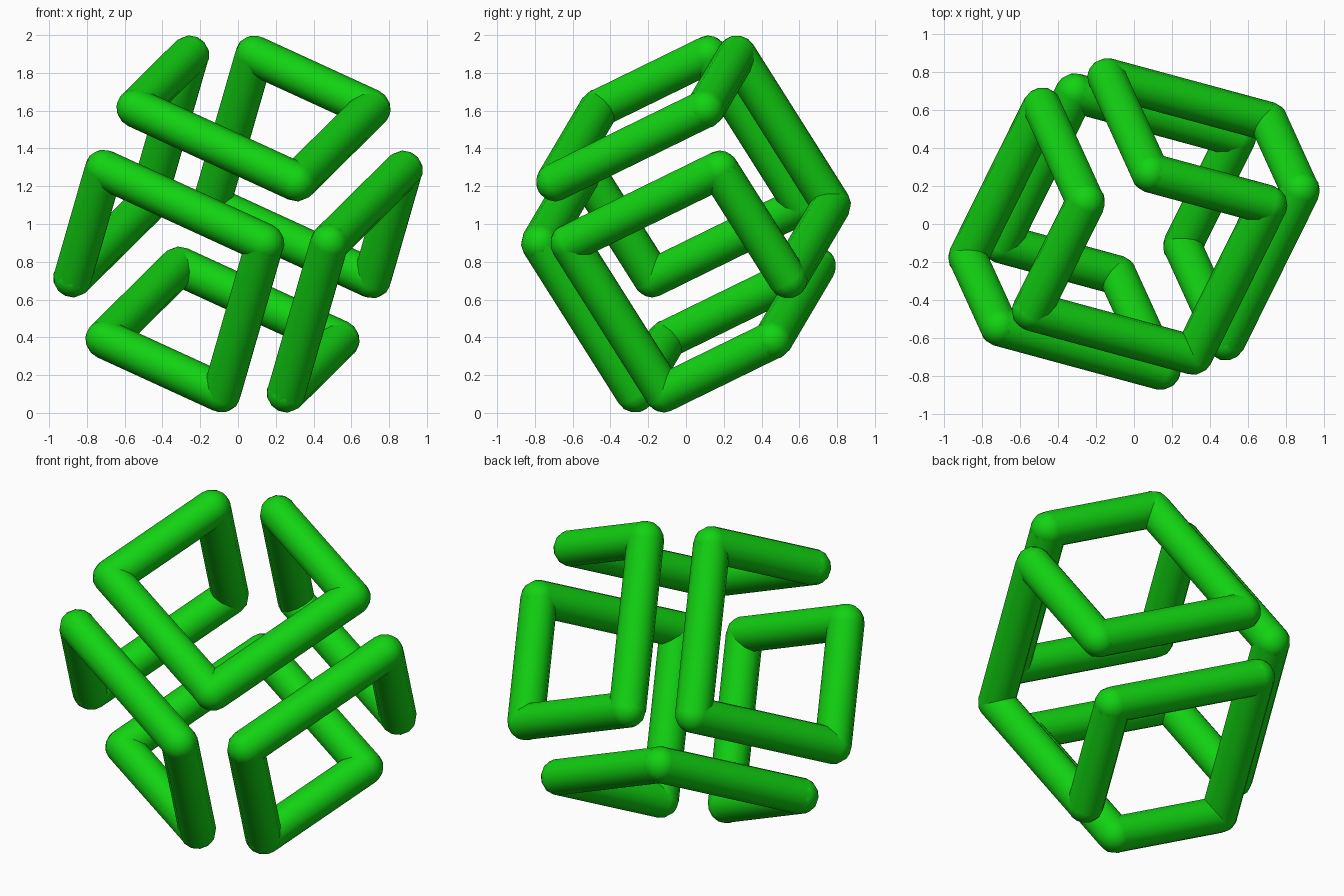
import bpy, bmesh, math
from mathutils import Matrix, Vector

cube = bpy.data.objects.get("Cube")
if cube:
    bpy.data.objects.remove(cube, do_unlink=True)

R = 0.104          # tube radius
P, Q = 0.615, 0.35  # outer and inner corner distances from the centre
SIDES = 12

green = bpy.data.materials.new("bright green")
green.use_nodes = True
color = (0.006, 0.65, 0.006, 1)
green.diffuse_color = color
green.node_tree.nodes["Principled BSDF"].inputs["Base Color"].default_value = color

# Tilted cube frame that the loop follows
a = Vector((0.883, -0.239, -0.405)).normalized()
b = Vector((0.41, 0.82, 0.40))
b = (b - a * b.dot(a)).normalized()
c = b.cross(a)
centre = Vector((0, 0, 1))

# Half of the closed loop; the other half is its reflection through the centre
half = [(-P, Q, -P), (-P, -Q, -P), (Q, -Q, -P), (Q, P, -P), (-Q, P, -P),
        (-Q, P, Q), (P, P, Q), (P, P, -Q), (P, -Q, -Q)]
loop = half + [(-x, -y, -z) for x, y, z in half]
points = [centre + a * x + b * y + c * z for x, y, z in loop]


def make_object(name, bm, matrix):
    mesh = bpy.data.meshes.new(name)
    bm.to_mesh(mesh)
    bm.free()
    mesh.materials.append(green)
    mesh.shade_smooth()
    obj = bpy.data.objects.new(name, mesh)
    obj.matrix_world = matrix
    bpy.context.collection.objects.link(obj)


def basis(z_axis, location):
    """Matrix whose z runs along z_axis and whose x follows the cube frame."""
    x_axis = min((a, b, c), key=lambda v: abs(v.dot(z_axis)))
    y_axis = z_axis.cross(x_axis).normalized()
    x_axis = y_axis.cross(z_axis)
    m = Matrix((x_axis, y_axis, z_axis)).transposed().to_4x4()
    m.translation = location
    return m


for i, start in enumerate(points):
    end = points((i + 1) % len(points)) if callable(points) else points[(i + 1) % len(points)]
    along = end - start
    frame = basis(along.normalized(), (start + end) / 2)

    # Straight bar between two corners
    bm = bmesh.new()
    bmesh.ops.create_cone(bm, cap_ends=False, segments=SIDES, radius1=R,
                          radius2=R, depth=along.length)
    make_object(f"bar_{i + 1}", bm, frame)

    # Rounded corner
    bm = bmesh.new()
    bmesh.ops.create_uvsphere(bm, u_segments=SIDES, v_segments=8, radius=R)
    make_object(f"corner_{i + 1}", bm, basis(along.normalized(), start))
